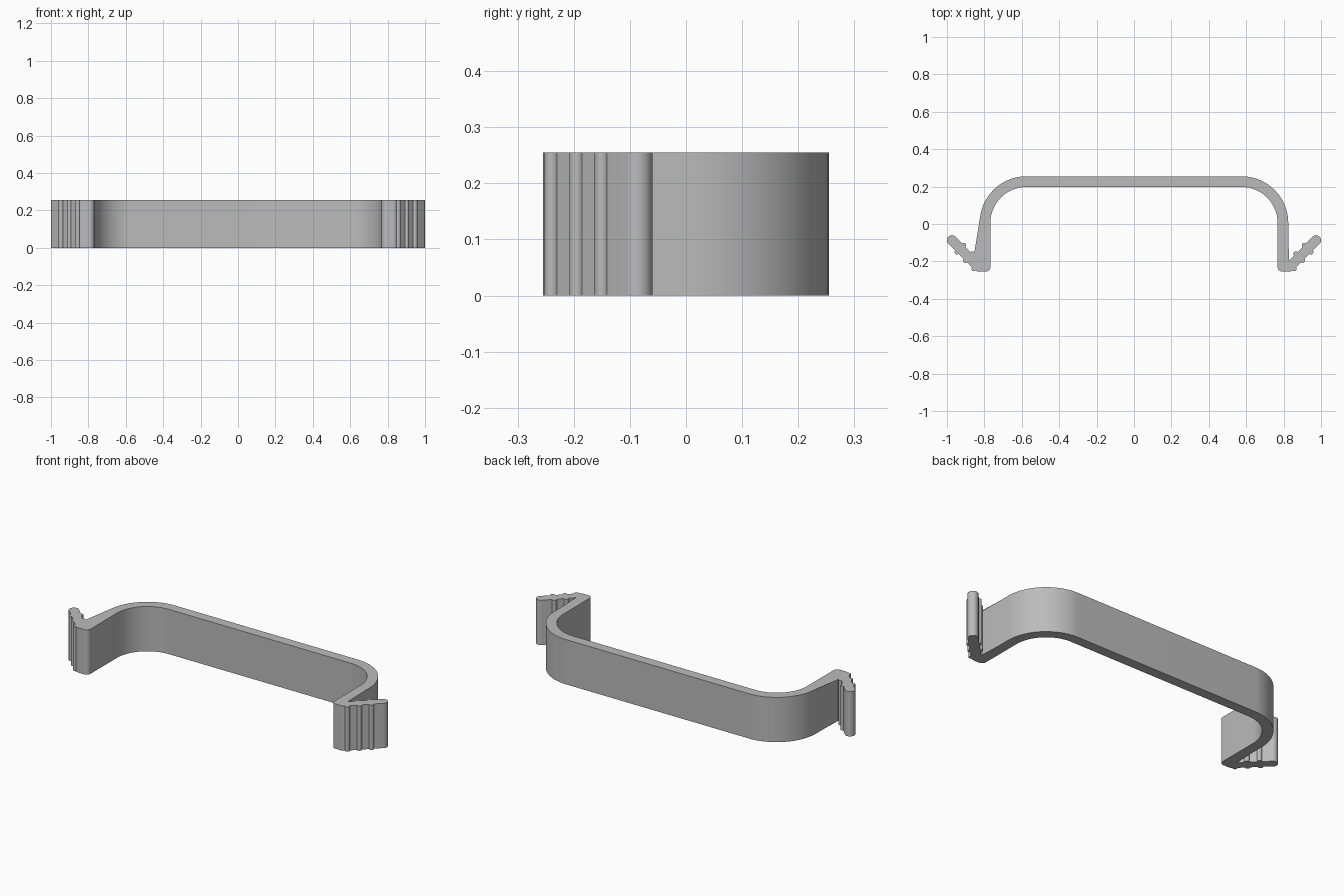
import bpy
import bmesh
from math import sin, cos, radians, sqrt

HEIGHT = 0.255
D = 1 / sqrt(2)


def arc(cx, cy, r, a0, a1, n):
    """Points along an arc, angles in degrees."""
    angles = [radians(a0 + (a1 - a0) * i / n) for i in range(n + 1)]
    return [(cx + r * cos(a), cy + r * sin(a)) for a in angles]


# Slanted grip arm: its axis runs at 45 degrees, ending in a round tip
TIP = (0.973, -0.087)
TIP_R = 0.027
ARM_HALF = 0.0255
RIB_R = 0.013
RIB_DISTANCES = (0.0635, 0.127, 0.19)


def rib(distance, side):
    """Half-round rib; side 1 is the upper face, -1 the lower face."""
    cx = TIP[0] - distance * D - side * ARM_HALF * D
    cy = TIP[1] - distance * D + side * ARM_HALF * D
    start = 225 if side > 0 else 45
    return arc(cx, cy, RIB_R, start, start - 180, 10)


# Half of the outline, from the middle of the back round to the inner face
half = arc(0.575, 0.005, 0.25, 90, 0, 24)
half.append((0.825, -0.199))
for d in reversed(RIB_DISTANCES):
    half += rib(d, 1)
half += arc(*TIP, TIP_R, 135, -45, 16)
for d in RIB_DISTANCES:
    half += rib(d, -1)
half += arc(0.829, -0.230, 0.025, -45, -90, 5)
half += arc(0.793, -0.230, 0.025, -90, -180, 8)
half += arc(0.575, 0.005, 0.193, 0, 90, 24)

outline = half + [(-x, y) for x, y in reversed(half)]

# Extrude the mirrored outline upward
bm = bmesh.new()
face = bm.faces.new([bm.verts.new((x, y, 0)) for x, y in outline])
result = bmesh.ops.extrude_face_region(bm, geom=[face], use_keep_orig=True)
top = [v for v in result["geom"] if isinstance(v, bmesh.types.BMVert)]
bmesh.ops.translate(bm, verts=top, vec=(0, 0, HEIGHT))
bmesh.ops.recalc_face_normals(bm, faces=bm.faces)
bmesh.ops.triangulate(bm, faces=[f for f in bm.faces if len(f.verts) > 4])

mesh = bpy.data.meshes.new("spring_clip")
bm.to_mesh(mesh)
bm.free()

cube = bpy.data.objects.get("Cube")
if cube:
    bpy.data.objects.remove(cube, do_unlink=True)

clip = bpy.data.objects.new("spring_clip", mesh)
bpy.context.collection.objects.link(clip)

# Plain grey finish
grey = bpy.data.materials.new("grey")
grey.use_nodes = True
color = (0.5, 0.5, 0.5, 1)
grey.diffuse_color = color
grey.node_tree.nodes["Principled BSDF"].inputs["Base Color"].default_value = color
mesh.materials.append(grey)

bpy.ops.object.select_all(action="DESELECT")
clip.select_set(True)
bpy.context.view_layer.objects.active = clip
bpy.ops.object.shade_smooth_by_angle(angle=radians(30))
